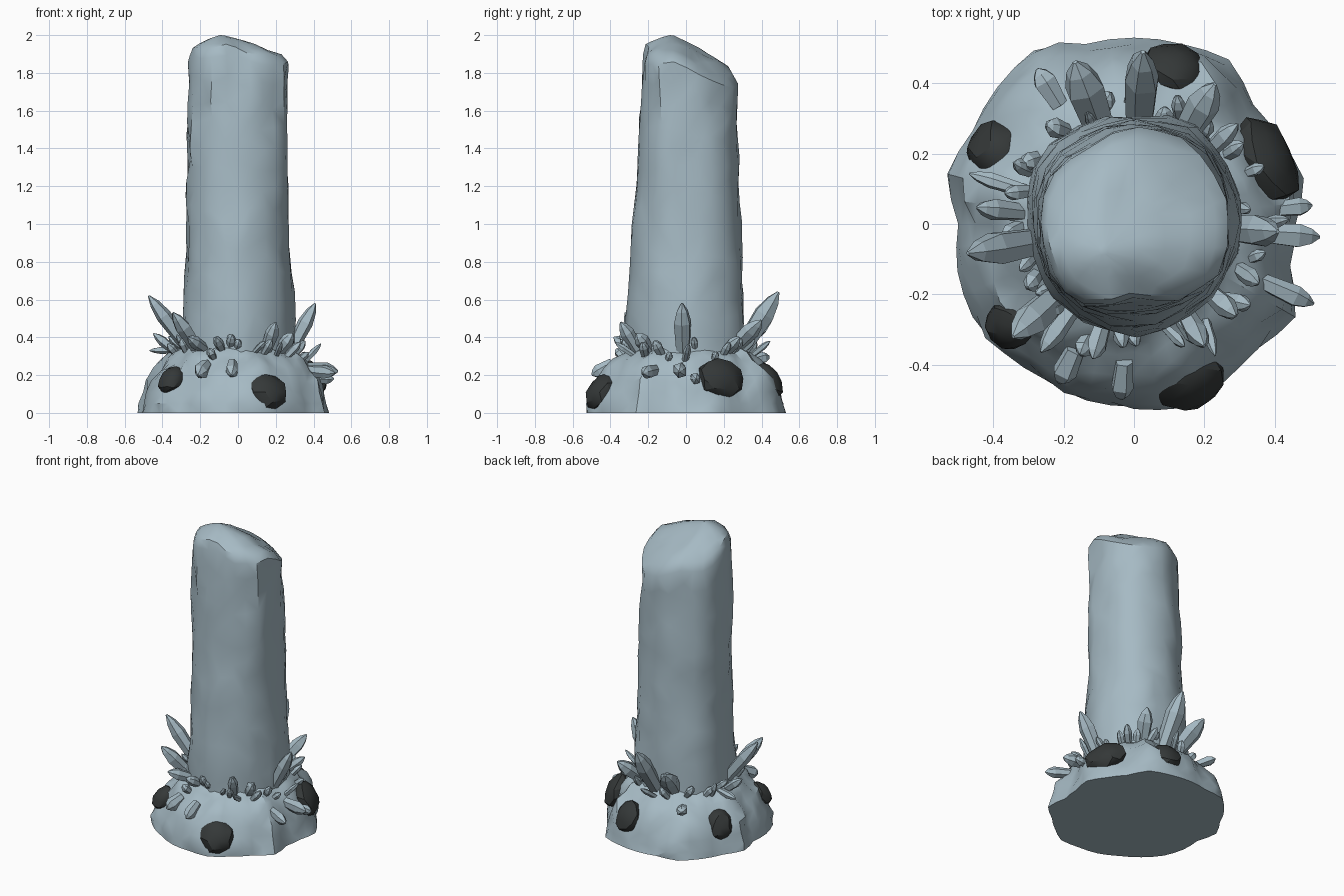
import bpy, bmesh, math, random
from mathutils import Vector, noise

random.seed(4)
if "Cube" in bpy.data.objects:
    bpy.data.objects.remove(bpy.data.objects["Cube"], do_unlink=True)


def make_material(name, colour):
    mat = bpy.data.materials.new(name)
    mat.use_nodes = True
    mat.diffuse_color = (*colour, 1)
    shader = next(n for n in mat.node_tree.nodes if n.type == "BSDF_PRINCIPLED")
    shader.inputs["Base Color"].default_value = (*colour, 1)
    return mat


stone = make_material("blue grey stone", (0.38, 0.49, 0.55))
coal = make_material("dark rock", (0.035, 0.04, 0.04))


def finish(bm, name, mat, smooth_angle=None):
    bmesh.ops.recalc_face_normals(bm, faces=bm.faces)
    mesh = bpy.data.meshes.new(name)
    bm.to_mesh(mesh)
    bm.free()
    obj = bpy.data.objects.new(name, mesh)
    bpy.context.collection.objects.link(obj)
    mesh.materials.append(mat)
    if smooth_angle:
        bpy.ops.object.select_all(action="DESELECT")
        obj.select_set(True)
        bpy.context.view_layer.objects.active = obj
        bpy.ops.object.shade_smooth_by_angle(angle=math.radians(smooth_angle))


def polar(radius, angle, z=0):
    return Vector((radius * math.cos(angle), radius * math.sin(angle), z))


def radius_at(radii, angle):
    """Radius of an outline given as evenly spaced radii."""
    place = (angle / math.tau % 1) * len(radii)
    i = int(place) % len(radii)
    f = place - int(place)
    return radii[i] * (1 - f) + radii[(i + 1) % len(radii)] * f


def loft(bm, rings):
    """Skin closed rings of points and cap both ends."""
    loops = [[bm.verts.new(p) for p in ring] for ring in rings]
    for low, high in zip(loops, loops[1:]):
        for i in range(len(low)):
            j = (i + 1) % len(low)
            bm.faces.new((low[i], low[j], high[j], high[i]))
    bm.faces.new(loops[0][::-1])
    bm.faces.new(loops[-1])


# Rocky mound: outline radii every 15 degrees, then (scale, height) levels
mound_outline = [.46, .50, .48, .48, .54, .53, .53, .53, .57, .55, .53, .55,
                 .50, .52, .53, .52, .51, .52, .52, .54, .51, .50, .53, .46]
mound_levels = [(1, 0), (.98, .05), (.945, .11), (.9, .17), (.83, .23),
                (.74, .28), (.66, .31), (.58, .34), (.45, .4)]


def mound_height(radius, angle):
    scale = radius / radius_at(mound_outline, angle)
    for (s0, z0), (s1, z1) in zip(mound_levels, mound_levels[1:]):
        if s0 >= scale >= s1:
            return z0 + (z1 - z0) * (s0 - scale) / (s0 - s1)
    return mound_levels[-1][1]


bm = bmesh.new()
rings = []
for level, (scale, z) in enumerate(mound_levels):
    ring = []
    for i in range(48):
        a = math.tau * i / 48
        p = polar(scale * radius_at(mound_outline, a), a, z)
        if level:
            lump = noise.noise(p * 9) * 0.032
            p += polar(lump, a, lump * 0.8 if level > 2 else 0)
        ring.append(p)
    rings.append(ring)
loft(bm, rings)
bmesh.ops.triangulate(bm, faces=[f for f in bm.faces if len(f.verts) == 4])
finish(bm, "rock_mound", stone, 34)

# Tall pillar: height up the shaft, then an outline every 30 degrees
pillar_outlines = [
    (0, [.31, .32, .33, .31, .33, .33, .30, .31, .31, .32, .31, .30]),
    (.24, [.305, .31, .32, .30, .315, .32, .285, .295, .305, .315, .30, .295]),
    (.4, [.27, .295, .30, .295, .295, .30, .265, .285, .29, .295, .285, .28]),
    (.7, [.26, .28, .29, .28, .28, .285, .27, .28, .27, .255, .265, .275]),
    (1, [.265, .27, .275, .275, .25, .275, .26, .275, .265, .21, .245, .275])]
peak = Vector((-0.09, -0.08, 0))


def pillar_radius(t, angle):
    for (t0, low), (t1, high) in zip(pillar_outlines, pillar_outlines[1:]):
        if t <= t1:
            f = (t - t0) / (t1 - t0)
            return radius_at(low, angle) * (1 - f) + radius_at(high, angle) * f


def slope(distance, down, up):
    """Fall away from a rounded ridge, with its own slope on each side."""
    return (up if distance > 0 else down) * (math.hypot(distance, 0.05) - 0.05)


def crown_height(p):
    return 2 - slope(p.x - peak.x, 0.6, 0.34) - slope(p.y - peak.y, 0.65, 0.65)


bm = bmesh.new()
sides, steps = 24, 15
rings = []
for level in range(steps + 1):
    t = level / steps
    ring = []
    for i in range(sides):
        a = math.tau * (i + random.uniform(-0.2, 0.2)) / sides
        ridge = noise.noise(Vector((math.cos(a) * 4, math.sin(a) * 4, t * 5)))
        r = pillar_radius(t, a) + ridge * 0.012 + random.uniform(-.006, .006)
        p = polar(r, a)
        p.z = 0.2 + (crown_height(p) - 0.235) * t
        if 0 < level < steps:
            p.z += random.uniform(-0.03, 0.03)
        ring.append(p)
    rings.append(ring)

# Sloping, rounded crown closing in on the peak
rim = rings[-1]
for shrink in (0.9, 0.7, 0.5, 0.3, 0.05):
    ring = []
    for q in rim:
        p = peak + (Vector((q.x, q.y, 0)) - peak) * shrink
        p.z = crown_height(p) + noise.noise(p * 8) * 0.04 * min(shrink, 0.6)
        ring.append(p)
    rings.append(ring)
loft(bm, rings)
bmesh.ops.triangulate(bm, faces=[f for f in bm.faces if len(f.verts) == 4])
finish(bm, "stone_pillar", stone, 34)


# Crystals: six sided shafts, widest above the middle, with pointed tips
def add_crystal(bm, base, tip, width):
    axis = tip - base
    side = axis.orthogonal().normalized()
    other = axis.cross(side).normalized()
    turn = random.uniform(0, 1)
    rings = []
    for along, girth in ((-0.2, 0.75), (0.6, 1), (0.84, 0.65), (1, 0.12)):
        ring = []
        for i in range(6):
            a = math.tau * i / 6 + turn
            lean = 1 + 0.12 * math.sin(i * 2 + turn)
            offset = (side * math.cos(a) + other * math.sin(a)) * width * girth * lean
            ring.append(base + axis * along + offset)
        rings.append(ring)
    loft(bm, rings)


# Large crystals: degrees, foot radius, tip radius, tip height, half width
large_crystals = [
    (190, .28, .48, .62, .046), (163, .33, .49, .33, .022),
    (223, .30, .47, .53, .046), (234, .30, .45, .40, .034),
    (122, .42, .52, .30, .034), (110, .30, .49, .53, .055),
    (87, .30, .49, .64, .055), (60, .30, .46, .49, .045),
    (44, .30, .41, .40, .03), (357, .28, .41, .58, .045),
    (356, .38, .53, .22, .04), (336, .42, .56, .21, .035),
    (318, .30, .39, .42, .036), (300, .30, .40, .48, .036),
    (266, .41, .50, .20, .036), (245, .41, .50, .20, .04),
    (253, .30, .40, .40, .03), (6, .42, .51, .18, .03),
    (174, .33, .45, .42, .03)]
bm = bmesh.new()
for degrees, foot, reach, height, width in large_crystals:
    a = math.radians(degrees)
    add_crystal(bm, polar(foot, a, mound_height(foot, a)),
                polar(reach, a, height), width)
finish(bm, "large_crystals", stone)

# Small crystals scattered round the foot of the pillar
bm = bmesh.new()
count = 28
for i in range(count):
    a = math.tau * (i + random.uniform(-0.4, 0.4)) / count
    foot = random.uniform(0.28, 0.36)
    z = mound_height(foot, a)
    length = random.uniform(0.07, 0.12)
    tip = polar(foot + length * random.uniform(0.4, 0.9), a + random.uniform(-.1, .1),
                z + length * random.uniform(0.4, 0.9))
    add_crystal(bm, polar(foot, a, z), tip, random.uniform(0.016, 0.028))
finish(bm, "small_crystals", stone)

# Dark rocks set in the mound, leaning back with its slope:
# degrees, radius, height, half width, half height, half depth
dark_rocks = [(152, .455, .17, .085, .09, .065), (26, .42, .18, .135, .11, .07),
              (75, .455, .165, .095, .1, .065), (289, .465, .11, .112, .1, .085),
              (219, .455, .175, .072, .075, .06)]
for number, (degrees, radius, z, wide, tall, thick) in enumerate(dark_rocks, 1):
    a = math.radians(degrees)
    outward, sideways = polar(1, a), polar(1, a + math.pi / 2)
    bm = bmesh.new()
    bmesh.ops.create_icosphere(bm, subdivisions=2, radius=1)
    for v in bm.verts:
        q = v.co * (1 + 0.14 * noise.noise(v.co * 1.7 + Vector((number * 5, 0, 0))))
        depth = q.x * thick - q.z * 0.03
        v.co = polar(radius, a, z) + outward * depth + sideways * q.y * wide
        v.co.z = max(0.005, z + q.z * tall)
    finish(bm, f"dark_rock_{number}", coal, 25)
